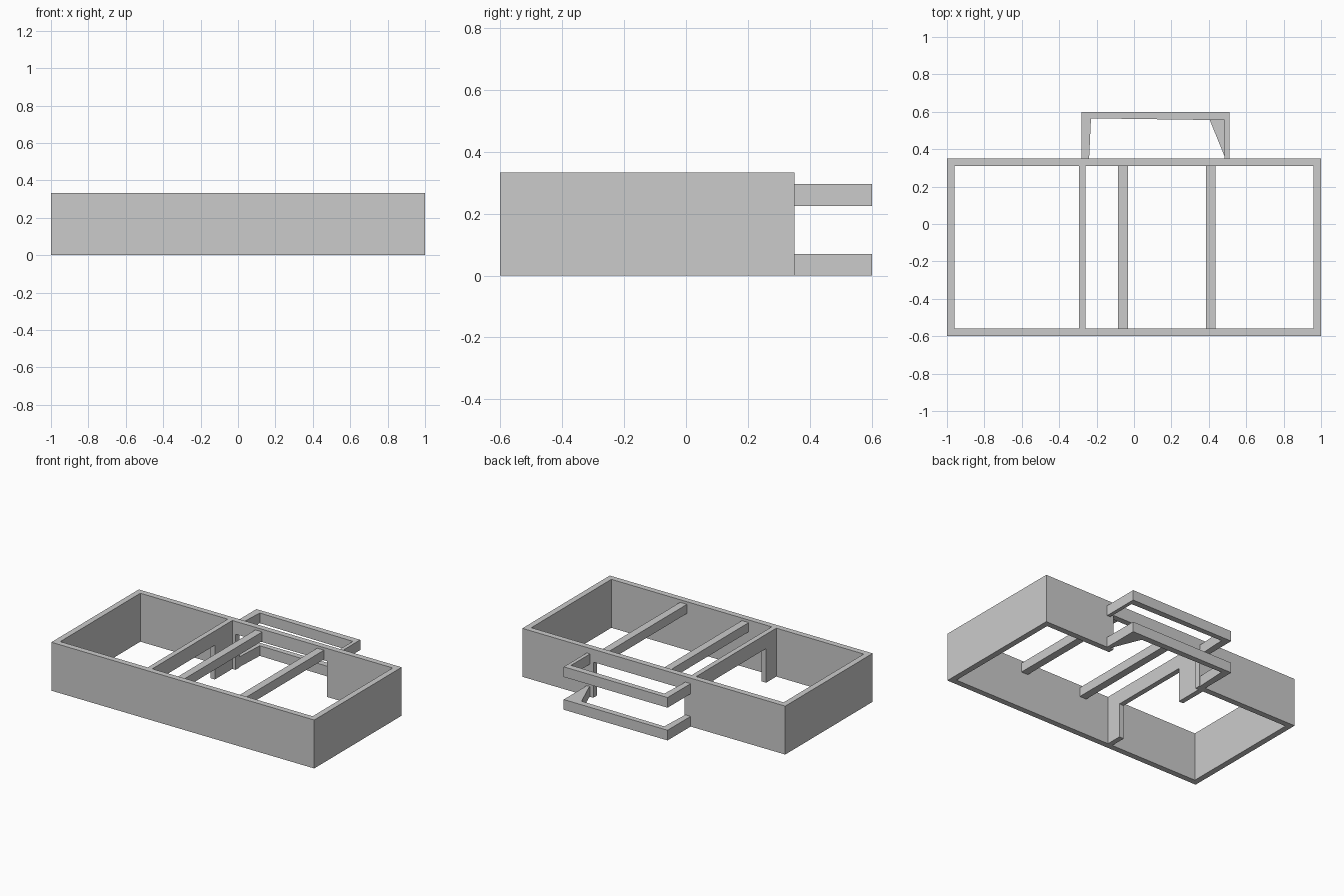
import bpy, bmesh

if "Cube" in bpy.data.objects:
    bpy.data.objects.remove(bpy.data.objects["Cube"])

def prism(name, pts, axis, lo, hi):
    """Extrude a closed 2D profile along an axis between lo and hi."""
    def place(p, h):
        return {"x": (h, p[0], p[1]), "y": (p[0], h, p[1]), "z": (p[0], p[1], h)}[axis]
    bm = bmesh.new()
    face = bm.faces.new([bm.verts.new(place(p, lo)) for p in pts])
    new = bmesh.ops.extrude_face_region(bm, geom=[face])
    d = place((0, 0), hi - lo)
    bmesh.ops.translate(bm, vec=d, verts=[g for g in new["geom"] if isinstance(g, bmesh.types.BMVert)])
    bmesh.ops.recalc_face_normals(bm, faces=bm.faces)
    me = bpy.data.meshes.new(name)
    bm.to_mesh(me)
    bm.free()
    ob = bpy.data.objects.new(name, me)
    bpy.context.collection.objects.link(ob)
    return ob

def box(name, x0, x1, y0, y1, z0, z1):
    return prism(name, [(x0, y0), (x1, y0), (x1, y1), (x0, y1)], "z", z0, z1)

H = 0.333

# Front and side walls as one U-shaped plan
prism("outer_walls", [(-1, 0.35), (-1, -0.6), (1, -0.6), (1, 0.35), (0.96, 0.35),
                      (0.96, -0.56), (-0.96, -0.56), (-0.96, 0.35)], "z", 0, H)

# Back wall with a wide doorway onto the balcony
prism("back_wall", [(-0.96, 0), (-0.235, 0), (-0.235, 0.245), (0.46, 0.245), (0.46, 0),
                    (0.96, 0), (0.96, H), (-0.96, H)], "y", 0.31, 0.35)

# Inner partition with a doorway
prism("partition", [(-0.56, 0), (-0.45, 0), (-0.45, 0.235), (0.12, 0.235), (0.12, 0),
                    (0.31, 0), (0.31, H), (-0.56, H)], "x", -0.295, -0.26)

# Ceiling beams
for i, x in enumerate((-0.085, 0.385)):
    box(f"ceiling_beam_{i + 1}", x, x + 0.052, -0.56, 0.31, 0.252, 0.315)

# Balcony base and rail: U-shaped bars behind the back wall
for name, z0, z1 in (("balcony_base", 0, 0.07), ("balcony_rail", 0.225, 0.295)):
    prism(name, [(-0.28, 0.35), (-0.24, 0.35), (-0.23, 0.565), (0.485, 0.555),
                 (0.485, 0.35), (0.51, 0.35), (0.51, 0.6), (-0.28, 0.6)], "z", z0, z1)

# Corner gusset in the balcony base
prism("balcony_gusset", [(0.405, 0.556), (0.485, 0.36), (0.485, 0.556)], "z", 0, 0.07)
